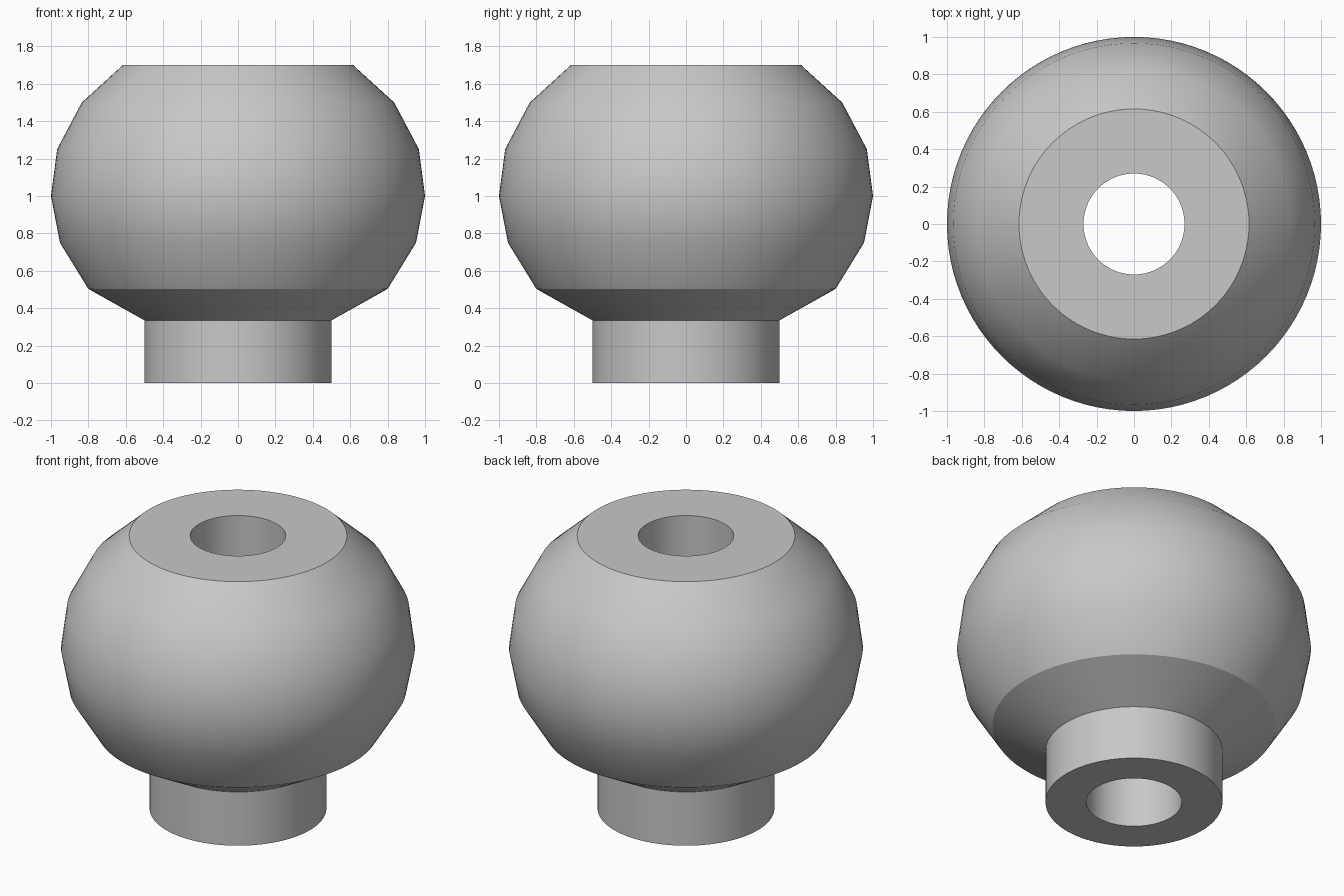
import bpy
import bmesh
import math

cube = bpy.data.objects.get("Cube")
if cube:
    bpy.data.objects.remove(cube, do_unlink=True)

grey = bpy.data.materials.new("plain_grey")
grey.use_nodes = True
colour = (0.58, 0.58, 0.58, 1)
grey.diffuse_color = colour
grey.node_tree.nodes["Principled BSDF"].inputs["Base Color"].default_value = colour

SEGMENTS = 96
BORE, NECK, HEIGHT = 0.27, 0.5, 1.7

# Closed cross-section: straight neck, faceted ball, flat top, through bore
profile = [
    (BORE, 0), (NECK, 0), (NECK, 0.335),
    (0.8, 0.503), (0.952, 0.75), (1, 1), (0.967, 1.25), (0.835, 1.5),
    (0.615, HEIGHT), (BORE, HEIGHT),
]


def lathe(name, points, material):
    """Revolve a closed profile of (radius, height) around z."""
    bm = bmesh.new()
    rings = []
    for i in range(SEGMENTS):
        a = math.tau * i / SEGMENTS
        rings.append([bm.verts.new((r * math.cos(a), r * math.sin(a), z))
                      for r, z in points])
    for i, ring in enumerate(rings):
        after = rings[(i + 1) % SEGMENTS]
        for j in range(len(points)):
            k = (j + 1) % len(points)
            bm.faces.new((ring[j], after[j], after[k], ring[k]))
    bmesh.ops.recalc_face_normals(bm, faces=bm.faces)
    mesh = bpy.data.meshes.new(name)
    bm.to_mesh(mesh)
    bm.free()
    mesh.materials.append(material)
    obj = bpy.data.objects.new(name, mesh)
    bpy.context.collection.objects.link(obj)
    return obj


knob = lathe("ball_knob", profile, grey)

# Smooth the ball, keeping the neck, rim and lower cone edges sharp
bpy.ops.object.select_all(action="DESELECT")
knob.select_set(True)
bpy.context.view_layer.objects.active = knob
bpy.ops.object.shade_smooth_by_angle(angle=math.radians(25))
